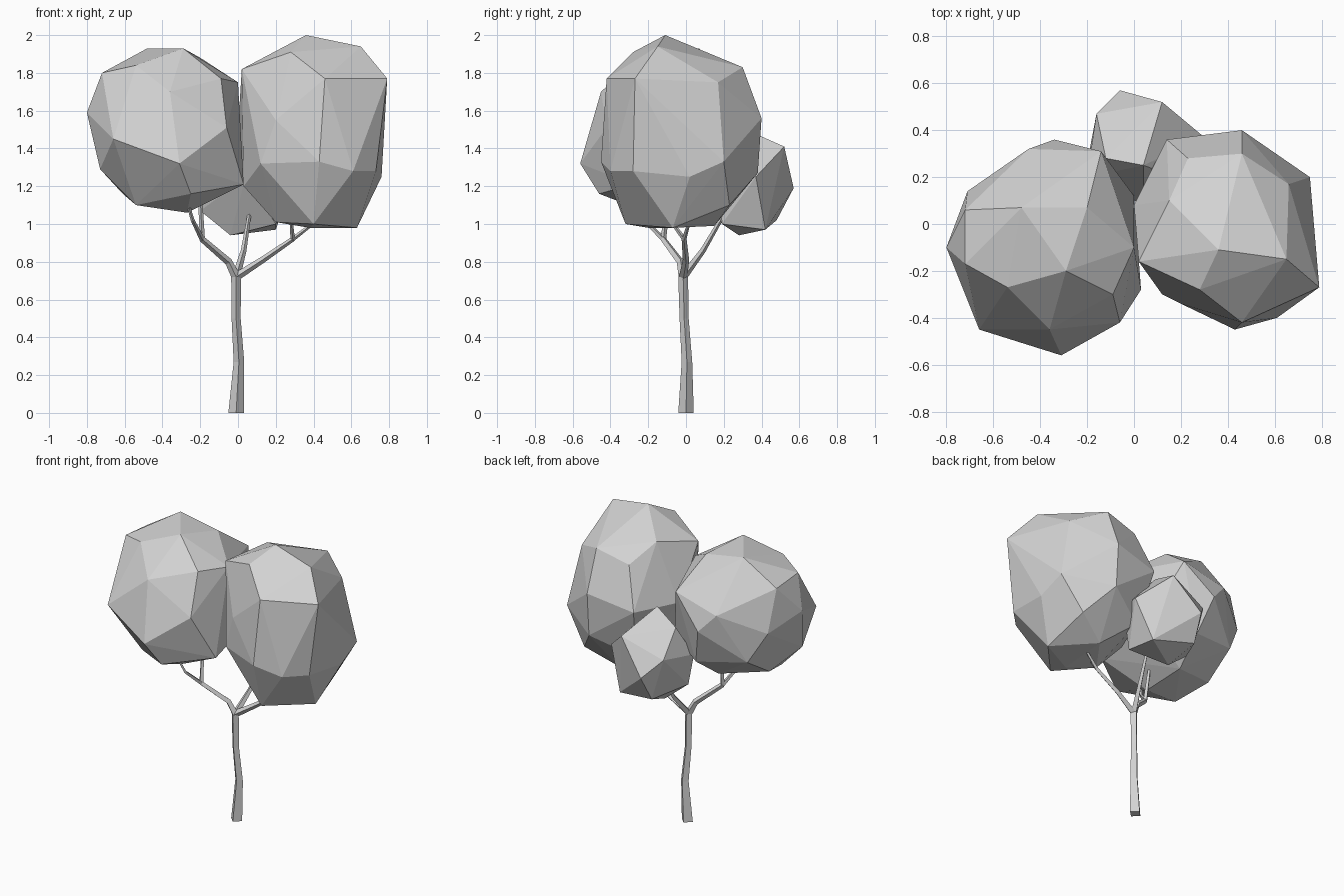
import bpy, bmesh, math
from mathutils import Vector

cube = bpy.data.objects.get("Cube")
if cube:
    bpy.data.objects.remove(cube, do_unlink=True)

grey = bpy.data.materials.new("light grey")
grey.use_nodes = True
grey.diffuse_color = (0.65, 0.65, 0.65, 1)
grey.node_tree.nodes["Principled BSDF"].inputs["Base Color"].default_value = grey.diffuse_color


def finish(name, bm):
    """Turn a bmesh into a flat-shaded object."""
    bmesh.ops.recalc_face_normals(bm, faces=bm.faces)
    mesh = bpy.data.meshes.new(name)
    bm.to_mesh(mesh)
    bm.free()
    mesh.materials.append(grey)
    obj = bpy.data.objects.new(name, mesh)
    bpy.context.collection.objects.link(obj)
    return obj


def foliage(name, **tiers):
    """Faceted clump: convex hull around a few corners in each tier."""
    bm = bmesh.new()
    for corners in tiers.values():
        for corner in corners:
            bm.verts.new(corner)
    hull = bmesh.ops.convex_hull(bm, input=bm.verts)
    spare = {v for v in hull["geom_interior"] + hull["geom_unused"]
             if isinstance(v, bmesh.types.BMVert)}
    bmesh.ops.delete(bm, geom=list(spare), context="VERTS")
    return finish(name, bm)


def limb(name, path, radii, sides=4):
    """Tapered, angular tube along a path."""
    points = [Vector(p) for p in path]
    bm = bmesh.new()
    loops = []
    for i, (p, r) in enumerate(zip(points, radii)):
        along = points[min(i + 1, len(points) - 1)] - points[max(i - 1, 0)]
        if p.z == 0:
            along = Vector((0, 0, 1))
        side = Vector((0, 1, 0)).cross(along).normalized()
        front = along.normalized().cross(side)
        loops.append([bm.verts.new(p + r * (side * math.cos(a) + front * math.sin(a)))
                      for a in (math.tau * k / sides for k in range(sides))])
    for low, high in zip(loops, loops[1:]):
        for k in range(sides):
            n = (k + 1) % sides
            bm.faces.new((low[k], low[n], high[n], high[k]))
    bm.faces.new(loops[0])
    bm.faces.new(loops[-1])
    return finish(name, bm)


# Trunk
fork = (-0.01, -0.015, 0.72)
limb("trunk",
     [(-0.01, 0, 0), (0.005, 0.005, 0.27), (-0.01, -0.01, 0.5), fork],
     [0.041, 0.028, 0.024, 0.026])

# Branches and twigs
right_elbow = (-0.19, -0.12, 0.92)
limb("right_branch", [fork, (-0.05, -0.03, 0.8), right_elbow], [0.024, 0.02, 0.016])
limb("right_outer_twig", [right_elbow, (-0.24, -0.22, 1.02), (-0.27, -0.26, 1.12)],
     [0.014, 0.01, 0.008])
limb("right_inner_twig", [right_elbow, (-0.2, -0.09, 1.15)], [0.015, 0.01])

left_elbow = (0.29, -0.01, 0.92)
limb("left_branch", [fork, (0.13, 0, 0.81), left_elbow], [0.022, 0.017, 0.013])
limb("left_outer_twig", [left_elbow, (0.42, 0.02, 1.02)], [0.012, 0.008])
limb("left_inner_twig", [left_elbow, (0.28, -0.09, 1.03)], [0.012, 0.008])

limb("back_branch", [fork, (0.03, 0.09, 0.86), (0.06, 0.2, 1.05)], [0.022, 0.015, 0.01])

# Foliage clumps
foliage(
    "right_foliage",
    top=[(-0.48, 0.07, 1.93), (-0.29, -0.2, 1.93), (-0.54, -0.27, 1.84), (-0.2, 0.07, 1.88)],
    shoulder=[(-0.72, -0.17, 1.8), (-0.72, 0.06, 1.78), (-0.09, -0.3, 1.77),
              (0, -0.1, 1.75), (-0.14, 0.31, 1.7), (-0.36, -0.45, 1.7)],
    middle=[(-0.8, -0.1, 1.59), (-0.66, -0.45, 1.45), (-0.06, -0.42, 1.51),
            (-0.34, 0.36, 1.5), (-0.45, 0.32, 1.62), (-0.71, 0.14, 1.5)],
    skirt=[(-0.31, -0.56, 1.32), (-0.73, -0.2, 1.29), (0.03, -0.28, 1.21),
           (-0.6, 0.2, 1.3), (-0.27, 0.28, 1.25), (0, 0.12, 1.3)],
    base=[(-0.25, -0.46, 1.16), (-0.54, -0.25, 1.1), (-0.27, -0.2, 1.06),
          (-0.61, -0.02, 1.16), (-0.3, 0.08, 1.1)])

foliage(
    "left_foliage",
    top=[(0.36, -0.11, 2), (0.65, -0.15, 1.94), (0.28, -0.28, 1.91), (0.15, 0.1, 1.88)],
    shoulder=[(0.79, -0.27, 1.77), (0.46, -0.42, 1.77), (0.66, 0.17, 1.75),
              (0.46, 0.3, 1.83), (0.02, -0.16, 1.82), (0.23, 0.28, 1.77)],
    middle=[(0.46, 0.4, 1.56), (0.14, 0.36, 1.5), (0.77, -0.07, 1.47),
            (0.2, -0.34, 1.55), (0, 0.08, 1.5)],
    skirt=[(0.75, 0.2, 1.33), (0.76, 0.02, 1.25), (0.73, -0.28, 1.28), (0.43, -0.45, 1.33),
           (0.61, -0.4, 1.28), (0.12, -0.3, 1.32), (0.03, -0.08, 1.2), (0.46, 0.38, 1.27)],
    base=[(0.63, -0.07, 0.98), (0.38, -0.2, 0.98), (0.2, -0.12, 1.01), (0.4, -0.32, 1),
          (0.4, 0.15, 0.99), (0.6, 0.23, 1.1), (0.2, 0.26, 1.15)])

foliage(
    "back_foliage",
    top=[(0.04, 0.25, 1.53), (0.12, 0.52, 1.41), (-0.12, 0.28, 1.44)],
    middle=[(-0.06, 0.57, 1.19), (-0.16, 0.47, 1.3), (0.3, 0.37, 1.25),
            (-0.2, 0.2, 1.25), (0.24, 0.18, 1.3), (0.04, 0.08, 1.25)],
    base=[(0.2, 0.42, 0.97), (-0.04, 0.28, 0.94), (0.2, 0.19, 1),
          (-0.2, 0.26, 1.07), (-0.08, 0.48, 1.02)])
